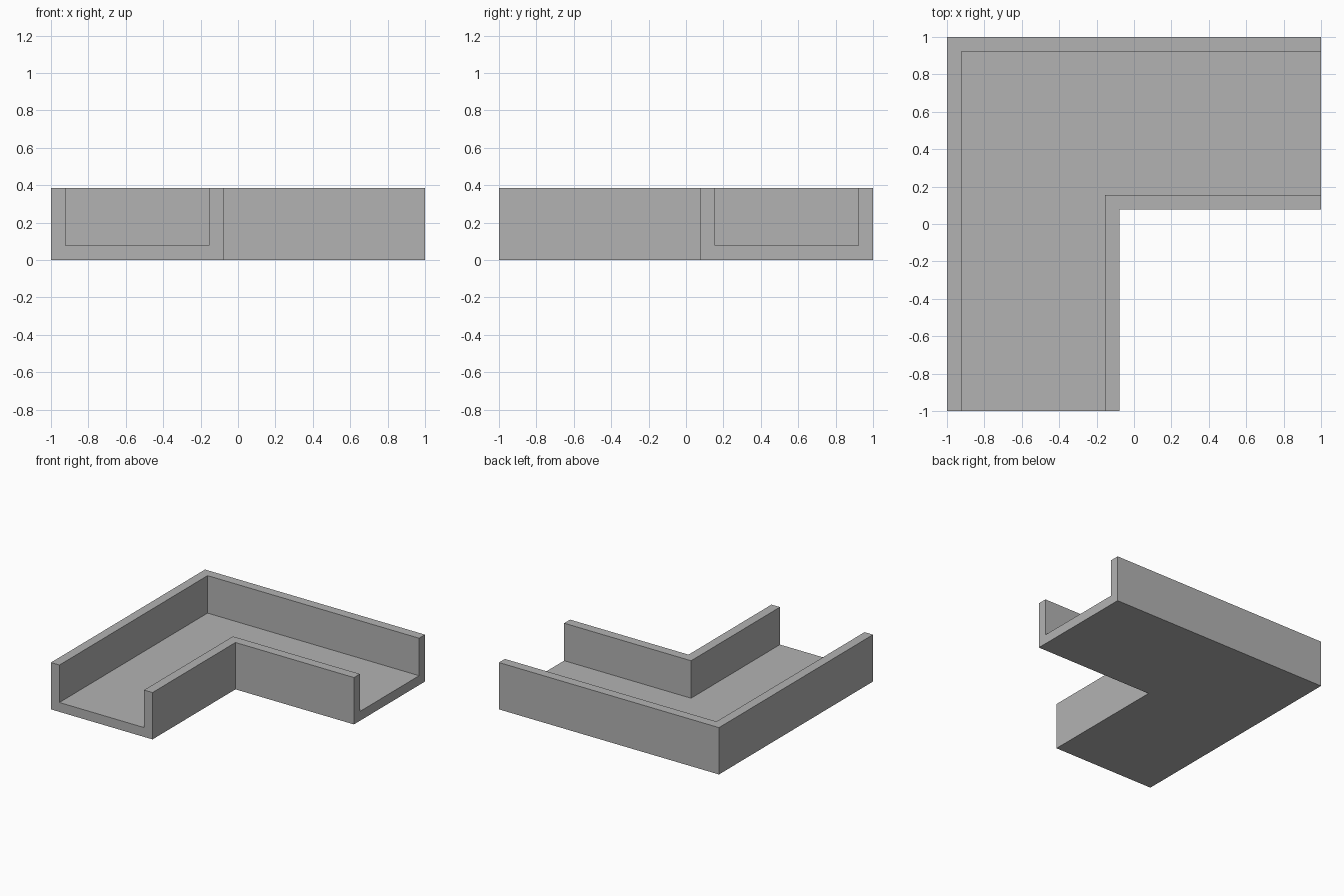
import bpy
import bmesh

cube = bpy.data.objects.get("Cube")
if cube:
    bpy.data.objects.remove(cube, do_unlink=True)

WALL = 0.077     # wall and floor thickness
WIDTH = 0.923    # full width of the channel
HEIGHT = 0.385

# Plain grey material
grey = bpy.data.materials.new("plain grey")
grey.use_nodes = True
colour = (0.45, 0.45, 0.45, 1)
grey.diffuse_color = colour
grey.node_tree.nodes["Principled BSDF"].inputs["Base Color"].default_value = colour

# U-shaped section: distance in from the outer side, and height
section = [(0, 0), (WIDTH, 0), (WIDTH, HEIGHT), (WIDTH - WALL, HEIGHT),
           (WIDTH - WALL, WALL), (WALL, WALL), (WALL, HEIGHT), (0, HEIGHT)]

# Sweep the section along the front arm, round the mitred corner, along the side arm
stations = [lambda s: (-1 + s, -1), lambda s: (-1 + s, 1 - s), lambda s: (1, 1 - s)]
bm = bmesh.new()
rings = [[bm.verts.new((*place(s), z)) for s, z in section] for place in stations]
for near, far in zip(rings, rings[1:]):
    for i in range(len(section)):
        j = (i + 1) % len(section)
        bm.faces.new((near[i], near[j], far[j], far[i]))

# Open channel ends
bm.faces.new(rings[0])
bm.faces.new(rings[-1])
bmesh.ops.recalc_face_normals(bm, faces=bm.faces)

mesh = bpy.data.meshes.new("corner_channel")
bm.to_mesh(mesh)
bm.free()
mesh.materials.append(grey)
channel = bpy.data.objects.new("corner_channel", mesh)
bpy.context.collection.objects.link(channel)
